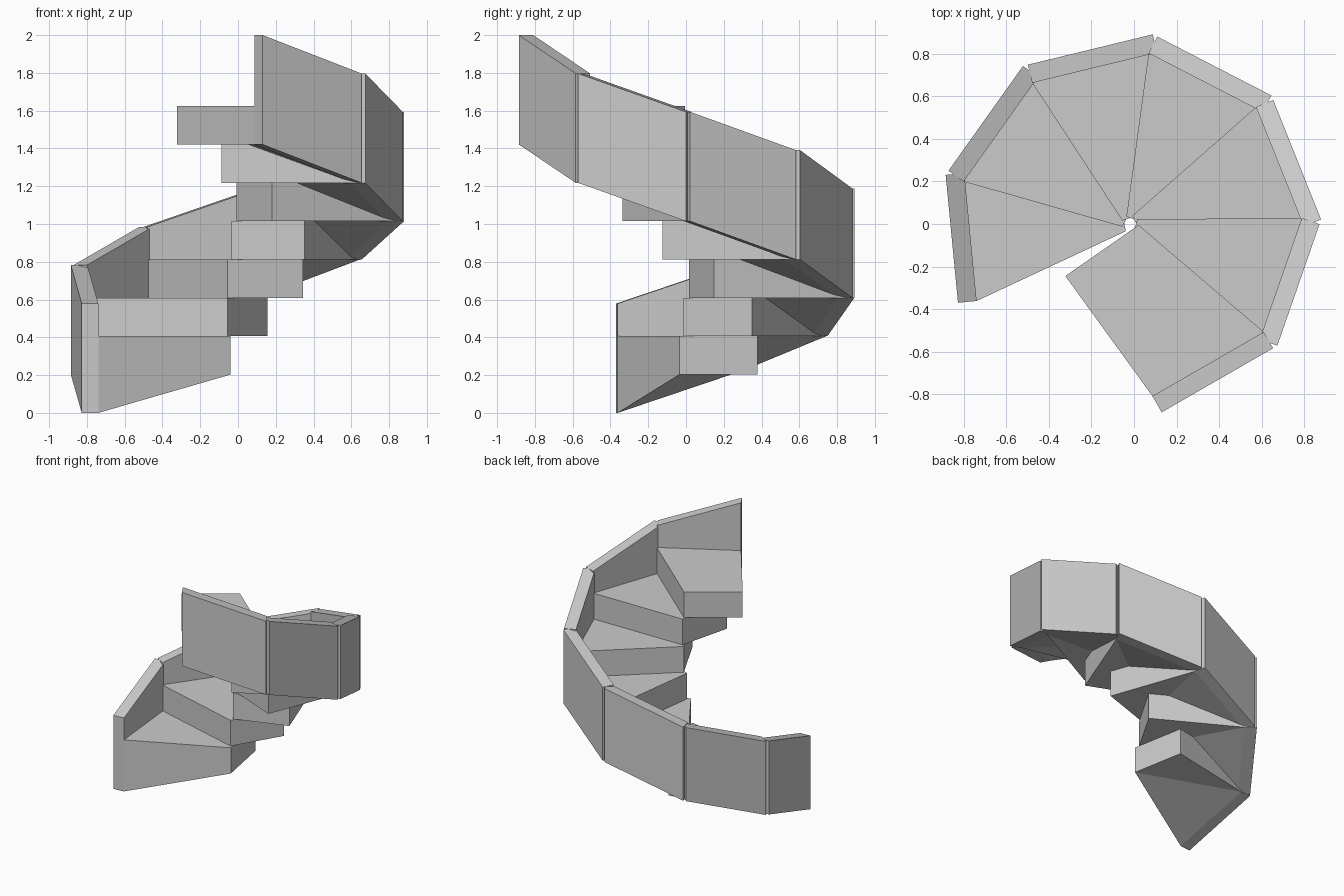
import bpy, bmesh
from math import radians
from mathutils import Matrix

if "Cube" in bpy.data.objects:
    bpy.data.objects.remove(bpy.data.objects["Cube"])

STEPS = 7
RISE = 0.203          # height gained per step
TURN = 40.93          # clockwise turn per step, degrees
START = 185.5         # outward direction of the first step
CENTRE_X = -0.018
WALL_H = 0.579
OUT, INN = 0.841, 0.753   # outer and inner wall faces, distance from the axis
FRONT, BACK = 0.291, -0.313  # ends of a step along the wall


def prism(name, plan, low, high, matrix):
    """Four-sided prism from plan corners with a height range per corner."""
    bm = bmesh.new()
    b = [bm.verts.new((x, y, z)) for (x, y), z in zip(plan, low)]
    t = [bm.verts.new((x, y, z)) for (x, y), z in zip(plan, high)]
    bm.faces.new(t)
    # underside folds along the diagonal between corners 1 and 3
    bm.faces.new((b[0], b[1], b[3]))
    bm.faces.new((b[1], b[2], b[3]))
    for i in range(4):
        j = (i + 1) % 4
        bm.faces.new((b[i], b[j], t[j], t[i]))
    bmesh.ops.recalc_face_normals(bm, faces=bm.faces)
    me = bpy.data.meshes.new(name)
    bm.to_mesh(me)
    bm.free()
    ob = bpy.data.objects.new(name, me)
    ob.matrix_world = matrix
    bpy.context.collection.objects.link(ob)


# plan corners: outer front, outer back, inner back, inner front
tread_plan = [(INN, FRONT), (INN, BACK), (0.06, -0.386), (0.024, 0.032)]
wall_plan = [(INN, FRONT), (INN, BACK), (OUT, BACK), (OUT, FRONT)]
wall_low = [0, RISE, RISE, 0]

for i in range(STEPS):
    m = (Matrix.Translation((CENTRE_X, 0, i * RISE))
         @ Matrix.Rotation(radians(START - TURN * i), 4, 'Z'))
    # wedge tread reaching under the next step
    prism(f"tread_{i + 1}", tread_plan, [0, RISE, RISE, RISE], [2 * RISE] * 4, m)
    # sloping outer side wall
    prism(f"side_wall_{i + 1}", wall_plan, wall_low, [z + WALL_H for z in wall_low], m)
